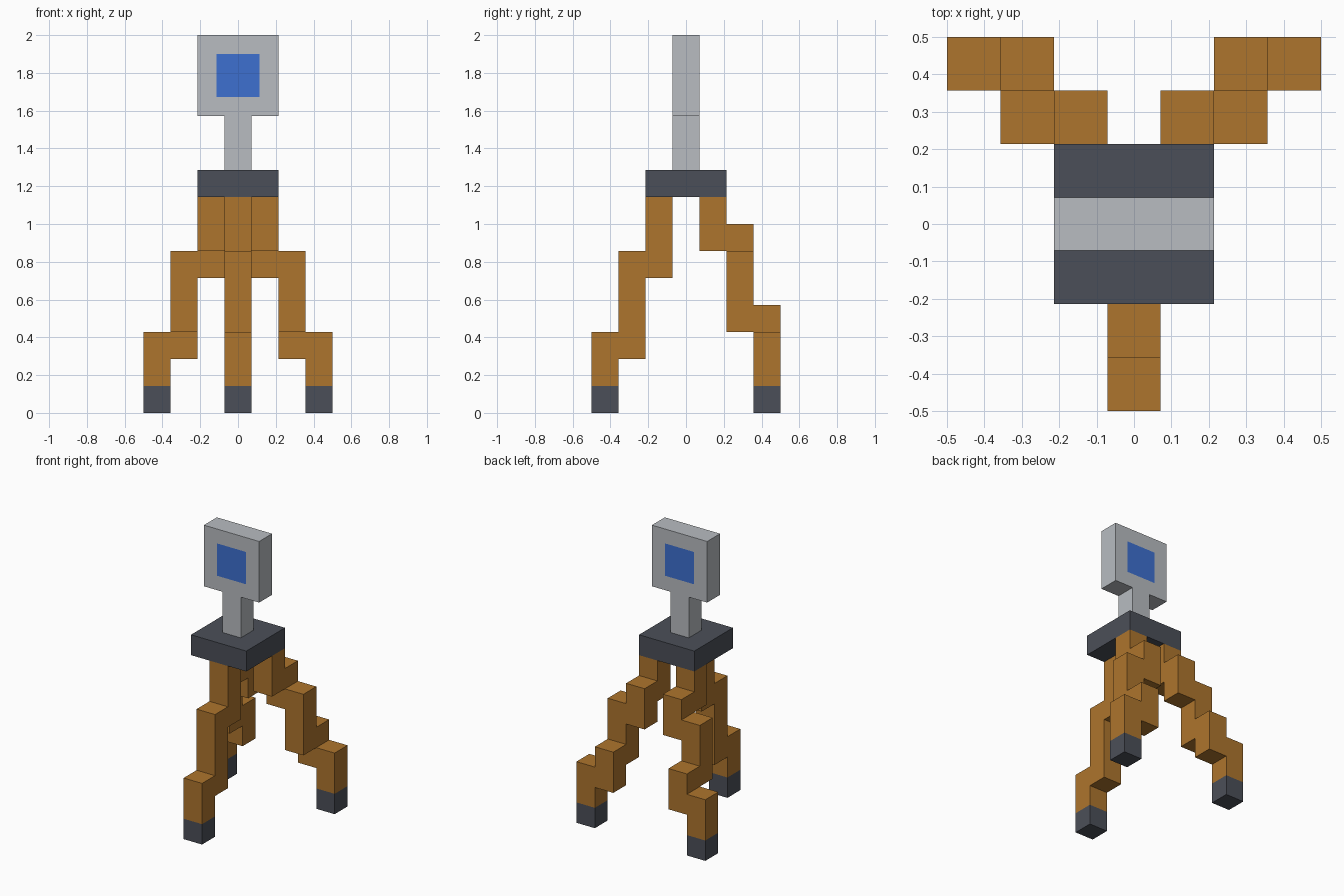
import bpy
import bmesh
from mathutils import Vector

cube = bpy.data.objects.get("Cube")
if cube:
    bpy.data.objects.remove(cube)

U = 1 / 7  # side of one block


def material(name, rgb):
    linear = [((c / 255 + 0.055) / 1.055) ** 2.4 for c in rgb] + [1]
    mat = bpy.data.materials.new(name)
    mat.use_nodes = True
    mat.diffuse_color = linear
    bsdf = next(n for n in mat.node_tree.nodes if n.type == 'BSDF_PRINCIPLED')
    bsdf.inputs["Base Color"].default_value = linear
    return mat


wood = material("warm wood", (174, 117, 45))
dark = material("dark slate", (75, 79, 88))
grey = material("light grey", (184, 188, 193))
blue = material("blue", (61, 112, 208))


def finish(name, bm, *mats):
    mesh = bpy.data.meshes.new(name)
    bmesh.ops.recalc_face_normals(bm, faces=bm.faces)
    bm.to_mesh(mesh)
    bm.free()
    for mat in mats:
        mesh.materials.append(mat)
    obj = bpy.data.objects.new(name, mesh)
    bpy.context.collection.objects.link(obj)
    return obj


def box_mesh(x, y, width, depth, bottom, top):
    """Box centred on block x, y, sized in blocks."""
    bm = bmesh.new()
    bmesh.ops.create_cube(bm, size=U)
    bmesh.ops.scale(bm, vec=(width, depth, top - bottom), verts=bm.verts)
    bmesh.ops.translate(bm, vec=Vector((x, y, (bottom + top) / 2)) * U, verts=bm.verts)
    return bm


def stepped_leg(name, columns):
    """Joined skin of stacked block columns (x, y, bottom, top)."""
    cells = {(x, y, z) for x, y, low, high in columns for z in range(low, high)}
    bm = bmesh.new()
    for cell in cells:
        centre = Vector(cell) + Vector((0, 0, 0.5))
        for axis in range(3):
            for sign in (-1, 1):
                beside = list(cell)
                beside[axis] += sign
                if tuple(beside) in cells:
                    continue
                n, a, b = Vector(), Vector(), Vector()
                n[axis] = sign / 2
                a[(axis + 1) % 3] = 0.5
                b[(axis + 2) % 3] = 0.5
                corners = (n - a - b, n + a - b, n + a + b, n - a + b)
                bm.faces.new([bm.verts.new((centre + c) * U) for c in corners])
    bmesh.ops.remove_doubles(bm, verts=bm.verts, dist=U / 100)
    bmesh.ops.dissolve_limit(bm, angle_limit=0.01, verts=bm.verts, edges=bm.edges)
    return finish(name, bm, wood)


# Legs: one straight forward, two stepping out diagonally behind
stepped_leg("front_leg", [(0, -1, 5, 8), (0, -2, 2, 6), (0, -3, 1, 3)])
for side, s in (("left", 1), ("right", -1)):
    stepped_leg("back_leg_" + side, [(s, 1, 6, 8), (s, 2, 5, 7), (2 * s, 2, 3, 6),
                                     (2 * s, 3, 2, 4), (3 * s, 3, 1, 3)])

# Feet
for name, x, y in (("front_foot", 0, -3), ("back_foot_left", 3, 3), ("back_foot_right", -3, 3)):
    finish(name, box_mesh(x, y, 1, 1, 0, 1), dark)

# Mounting plate and neck
finish("mounting_plate", box_mesh(0, 0, 3, 3, 8, 9), dark)
finish("neck", box_mesh(0, 0, 1, 1, 9, 11), grey)

# Head panel with a square window inset front and back
bm = box_mesh(0, 0, 3, 1, 11, 14)
bm.normal_update()
panels = [f for f in bm.faces if abs(f.normal.y) > 0.9]
bmesh.ops.inset_individual(bm, faces=panels, thickness=U)
for face in panels:
    face.material_index = 1
finish("head", bm, grey, blue)
